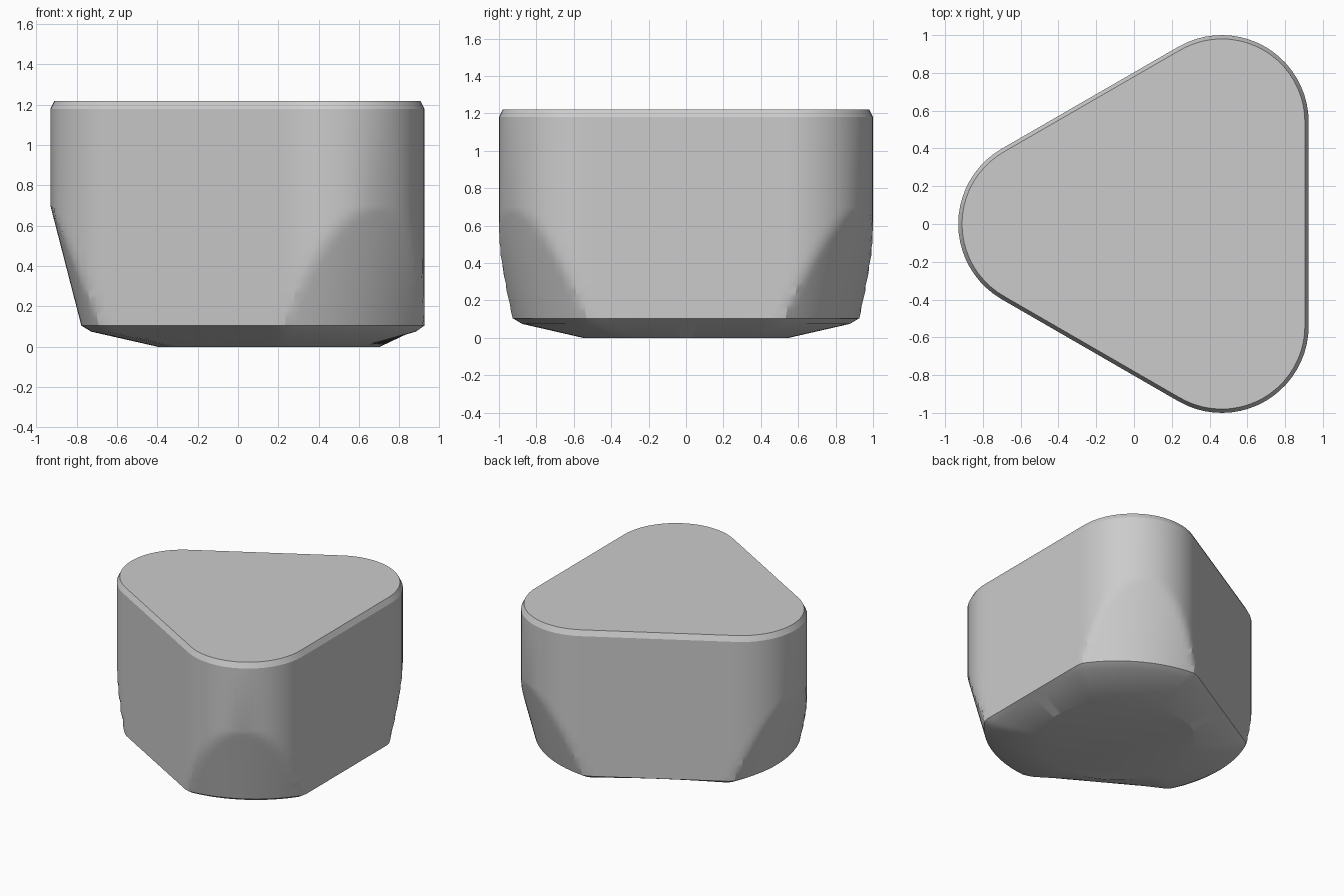
import bpy, bmesh, math

cube = bpy.data.objects.get("Cube")
if cube:
    bpy.data.objects.remove(cube, do_unlink=True)

CENTER_X = 0.153      # axis of the three-fold shape
CORNER_DIST = 0.6235  # axis to each corner arc centre
CORNER_RAD = 0.46
RIM_Z, TAPER_Z, CHAMFER_Z, TOP_Z = 0.105, 0.7, 1.18, 1.22
RIM_RAD, FULL_RAD, BASE_RAD = 0.93, 1.0835, 0.55
SEGMENTS = 144


def triangle_radius(angle, inset=0.0):
    """Polar radius of a rounded triangle with one corner towards -x."""
    third = math.radians(120)
    phi = abs((angle - math.pi + third / 2) % third - third / 2)
    apothem = CORNER_DIST / 2 + CORNER_RAD - inset
    off = third / 2 - phi
    if apothem * math.tan(off) <= CORNER_DIST * math.sin(third / 2):
        return apothem / math.cos(off)
    side = CORNER_DIST * math.sin(phi)
    return CORNER_DIST * math.cos(phi) + math.sqrt((CORNER_RAD - inset) ** 2 - side ** 2)


def body_radius(angle, z):
    """Rounded triangle trimmed by a cone that narrows downwards."""
    cone = RIM_RAD + (FULL_RAD - RIM_RAD) * (z - RIM_Z) / (TAPER_Z - RIM_Z)
    return min(triangle_radius(angle), cone)


def point(angle, r, z):
    return (CENTER_X + r * math.cos(angle), r * math.sin(angle), z)


angles = [2 * math.pi * i / SEGMENTS for i in range(SEGMENTS)]
flat_rad = CORNER_DIST / 2 + CORNER_RAD

# Underside: round base, then a shallow slope with a small lip at the corners
rings = [[point(a, BASE_RAD, 0) for a in angles]]
lip = []
for a in angles:
    r = body_radius(a, RIM_Z)
    bulge = (r - flat_rad) / (RIM_RAD - flat_rad)
    lip.append(point(a, r - 0.05, 0.081 - 0.006 * bulge))
rings.append(lip)

# Walls with tapered corners
STEPS = 16
for i in range(STEPS + 1):
    z = RIM_Z + (TAPER_Z - RIM_Z) * i / STEPS
    rings.append([point(a, body_radius(a, z), z) for a in angles])

# Top chamfer
rings.append([point(a, triangle_radius(a), CHAMFER_Z) for a in angles])
rings.append([point(a, triangle_radius(a, 0.02), TOP_Z) for a in angles])

# Skin the rings and cap both ends
bm = bmesh.new()
loops = [[bm.verts.new(p) for p in ring] for ring in rings]
for low, high in zip(loops, loops[1:]):
    for i in range(SEGMENTS):
        j = (i + 1) % SEGMENTS
        bm.faces.new((low[i], low[j], high[j], high[i]))
bm.faces.new(loops[-1])
bm.faces.new(loops[0][::-1])
bmesh.ops.recalc_face_normals(bm, faces=bm.faces)
mesh = bpy.data.meshes.new("rounded_triangle_block")
bm.to_mesh(mesh)
bm.free()

block = bpy.data.objects.new("rounded_triangle_block", mesh)
bpy.context.collection.objects.link(block)

# Plain grey finish
grey = bpy.data.materials.new("light_grey")
grey.use_nodes = True
colour = (0.6, 0.6, 0.6, 1)
grey.diffuse_color = colour
grey.node_tree.nodes["Principled BSDF"].inputs["Base Color"].default_value = colour
mesh.materials.append(grey)

bpy.ops.object.select_all(action="DESELECT")
block.select_set(True)
bpy.context.view_layer.objects.active = block
bpy.ops.object.shade_smooth_by_angle(angle=math.radians(25))
